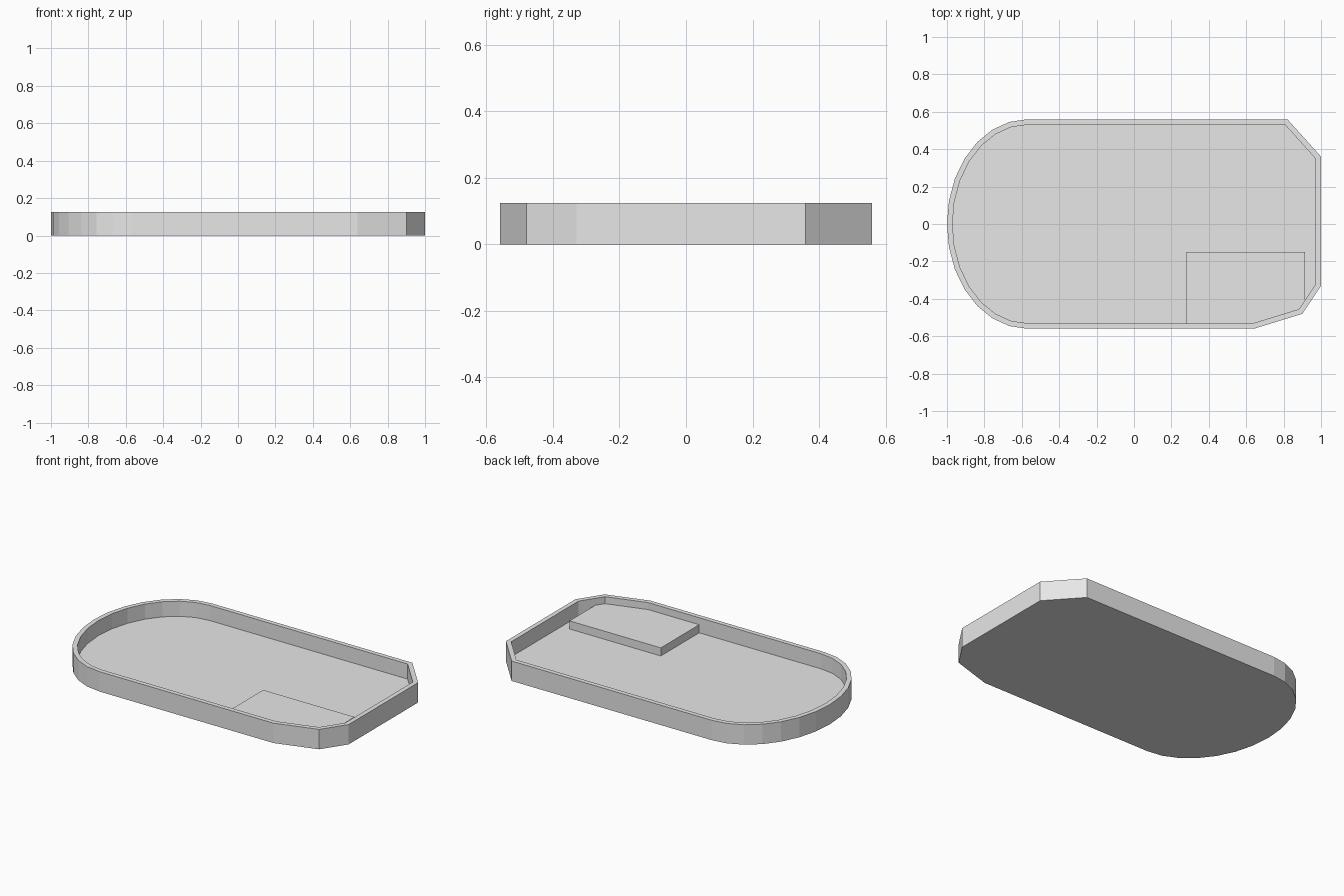
import bpy
import bmesh
from math import sin, cos, pi
from mathutils import Vector

cube = bpy.data.objects.get("Cube")
if cube:
    bpy.data.objects.remove(cube, do_unlink=True)

HEIGHT = 0.125      # rim height
WALL = 0.029        # wall thickness
FLOOR = 0.03        # floor thickness
PAD_TOP = 0.081     # top of the raised corner pad
HALF = 0.56         # half depth of the tray
ARC_X, ARC_R = -0.57, 0.43
STEPS = 14

grey = bpy.data.materials.new("plain grey")
grey.use_nodes = True
colour = (0.8, 0.8, 0.8, 1)
grey.diffuse_color = colour
grey.node_tree.nodes["Principled BSDF"].inputs["Base Color"].default_value = colour


def inset(points, dist):
    """Mitred inward offset of a counter-clockwise outline."""
    result = []
    for i, p in enumerate(points):
        before = (p - points[i - 1]).normalized()
        after = (points[(i + 1) % len(points)] - p).normalized()
        n1 = Vector((-before.y, before.x))
        n2 = Vector((-after.y, after.x))
        result.append(p + (n1 + n2) * dist / (1 + n1.dot(n2)))
    return result


def loft(name, rings):
    """Join outlines at given heights with walls and cap both ends."""
    bm = bmesh.new()
    loops = [[bm.verts.new((p.x, p.y, z)) for p in pts] for pts, z in rings]
    for low, high in zip(loops, loops[1:]):
        for i in range(len(low)):
            j = (i + 1) % len(low)
            bm.faces.new((low[i], low[j], high[j], high[i]))
    bm.faces.new(loops[0][::-1])
    bm.faces.new(loops[-1])
    bmesh.ops.recalc_face_normals(bm, faces=bm.faces)
    mesh = bpy.data.meshes.new(name)
    bm.to_mesh(mesh)
    bm.free()
    mesh.materials.append(grey)
    obj = bpy.data.objects.new(name, mesh)
    bpy.context.collection.objects.link(obj)
    return obj


# Outline: three clipped corners on the +x end, rounded -x end
corners = [(0.64, -HALF), (0.9, -0.48), (1, -0.33), (1, 0.36), (0.82, HALF)]
outer = [Vector(c) for c in corners]
for k in range(STEPS + 1):
    a = pi / 2 + pi * k / STEPS
    outer.append(Vector((ARC_X + ARC_R * cos(a), HALF * sin(a))))
inner = inset(outer, WALL)

# Tray with rim and recessed floor
loft("tray", [(outer, 0), (outer, HEIGHT), (inner, HEIGHT), (inner, FLOOR)])

# Raised pad fitted into the front corner
left, right, back = 0.28, 0.915, -0.15
t = (right - inner[1].x) / (inner[2].x - inner[1].x)
pad = [Vector((left, back)), Vector((left, inner[0].y)), inner[0], inner[1],
       inner[1].lerp(inner[2], t), Vector((right, back))]
loft("corner_pad", [(pad, FLOOR), (pad, PAD_TOP)])
